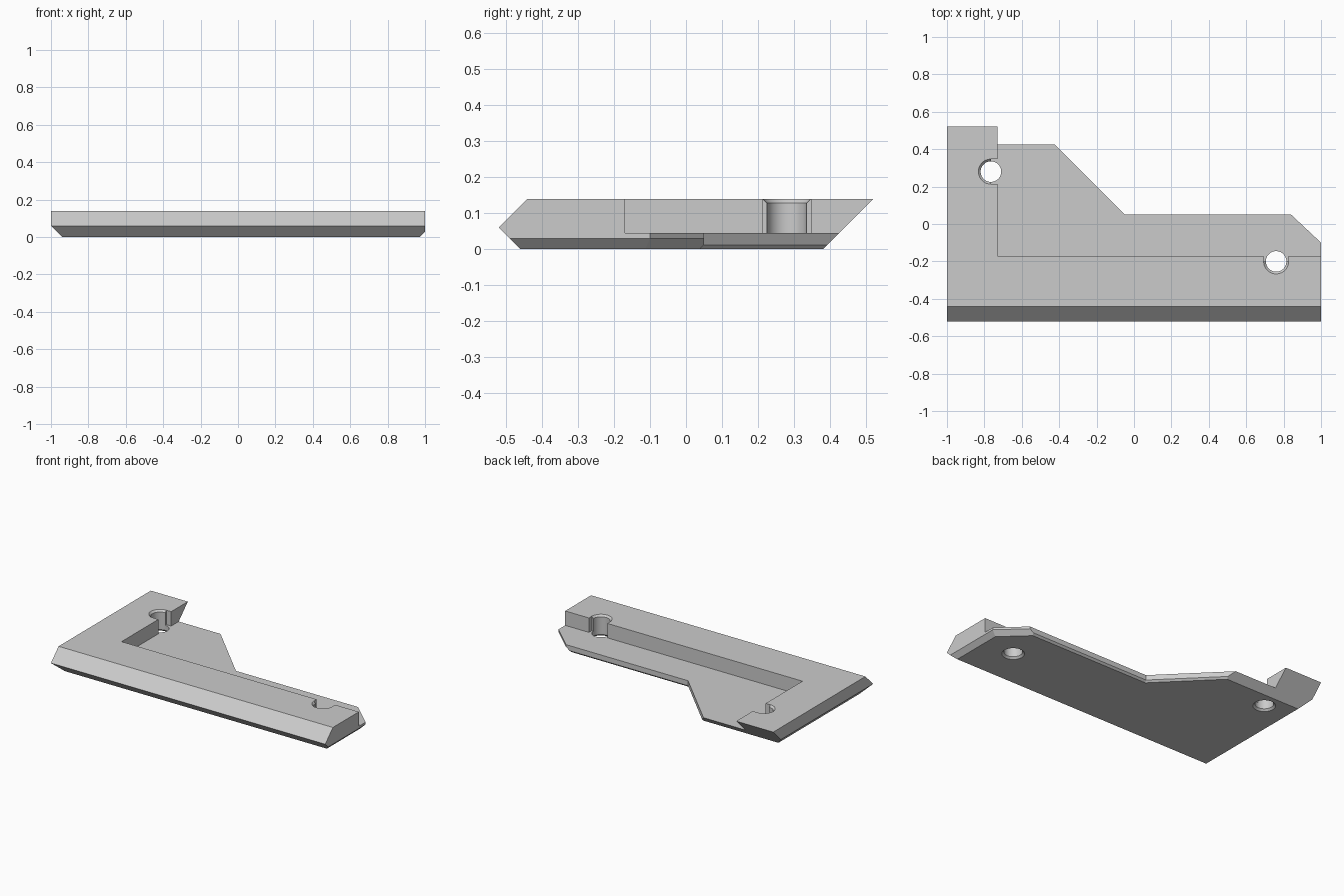
import bpy, bmesh, math
from mathutils import Vector

if "Cube" in bpy.data.objects:
    bpy.data.objects.remove(bpy.data.objects["Cube"], do_unlink=True)

H = 0.14        # full height
FLOOR = 0.045   # height of the thin ledge
ARM = -0.73     # inner face of the side arm
WALL = -0.17    # inner face of the long rail

grey = bpy.data.materials.new("plain grey")
grey.use_nodes = True
grey.diffuse_color = (0.6, 0.6, 0.6, 1)
grey.node_tree.nodes["Principled BSDF"].inputs["Base Color"].default_value = (0.6, 0.6, 0.6, 1)


def loft(name, rings, planes=()):
    """Closed solid through matching rings, trimmed by (point, normal) planes."""
    bm = bmesh.new()
    loops = [[bm.verts.new(p) for p in ring] for ring in rings]
    n = len(loops[0])
    for a, b in zip(loops, loops[1:]):
        for i in range(n):
            j = (i + 1) % n
            bm.faces.new((a[i], a[j], b[j], b[i]))
    bm.faces.new(loops[0])
    bm.faces.new(loops[-1])
    for point, normal in planes:
        cut = bmesh.ops.bisect_plane(
            bm, geom=bm.verts[:] + bm.edges[:] + bm.faces[:],
            plane_co=point, plane_no=Vector(normal).normalized(), clear_outer=True)
        edges = [e for e in cut["geom_cut"] if isinstance(e, bmesh.types.BMEdge)]
        bmesh.ops.edgeloop_fill(bm, edges=edges)
    bmesh.ops.recalc_face_normals(bm, faces=bm.faces[:])
    mesh = bpy.data.meshes.new(name)
    bm.to_mesh(mesh)
    bm.free()
    mesh.materials.append(grey)
    obj = bpy.data.objects.new(name, mesh)
    bpy.context.collection.objects.link(obj)
    return obj


def box(name, x0, x1, y0, y1, z0, z1):
    return loft(name, [[(x0, y0, z), (x1, y0, z), (x1, y1, z), (x0, y1, z)] for z in (z0, z1)])


def subtract(target, cutter):
    cutter.hide_render = True
    mod = target.modifiers.new("cut", 'BOOLEAN')
    mod.operation = 'DIFFERENCE'
    mod.solver = 'EXACT'
    mod.object = cutter
    bpy.context.view_layer.objects.active = target
    bpy.ops.object.modifier_apply(modifier=mod.name)
    bpy.data.objects.remove(cutter, do_unlink=True)


# Main body: side profile along x, with end chamfers and a clipped rear corner
profile = [(-0.46, 0), (0.38, 0), (0.52, H), (-0.44, H), (-0.52, 0.06)]
clip = Vector((0.15, 0.16, 0)).normalized()
body = loft("bracket_body", [[(x, y, z) for y, z in profile] for x in (-1, 1)], [
    ((-0.94, 0, 0), (-1, 0, -1)),
    ((0.97, 0, 0), (1, 0, -1)),
    ((1, -0.1, 0), clip),
    (Vector((1, -0.1, 0)) - clip * 0.03, clip - Vector((0, 0, 1))),
])

# Recess above the ledge
subtract(body, box("recess_cutter", ARM, 1.2, WALL, 0.8, FLOOR, 0.3))


# Rear cut-away with a slanted side, flaring at the bottom to chamfer the edge
def rear_ring(d, z):
    k = d * math.sqrt(2)
    return [(-0.6 - k, 0.6, z), (-0.05 - k + d, 0.05 - d, z), (1.2, 0.05 - d, z), (1.2, 0.6, z)]


subtract(body, loft("rear_cutter", [rear_ring(0.042, -0.03), rear_ring(0, 0.012), rear_ring(0, 0.3)]))


# Screw holes, countersunk at both ends, each opening into the recess by a slot
R, SINK = 0.055, 0.012
drill = [(R + 2 * SINK, -SINK), (R, SINK), (R, H - SINK), (R + 2 * SINK, H + SINK)]
S = R + SINK
for hx, hy, slot in ((-0.765, 0.28, (-0.765, ARM + 0.05, 0.28 - S, 0.28 + S)),
                     (0.76, -0.2, (0.76 - S, 0.76 + S, -0.2, WALL + 0.05))):
    subtract(body, box("slot_cutter", *slot, FLOOR, 0.3))
    subtract(body, loft("hole_cutter", [
        [(hx + r * math.cos(a), hy + r * math.sin(a), z)
         for a in (math.tau * i / 48 for i in range(48))] for r, z in drill]))

# Smooth the hole walls and keep the other edges sharp
bpy.ops.object.select_all(action='DESELECT')
body.select_set(True)
bpy.context.view_layer.objects.active = body
bpy.ops.object.shade_smooth_by_angle(angle=math.radians(20))
